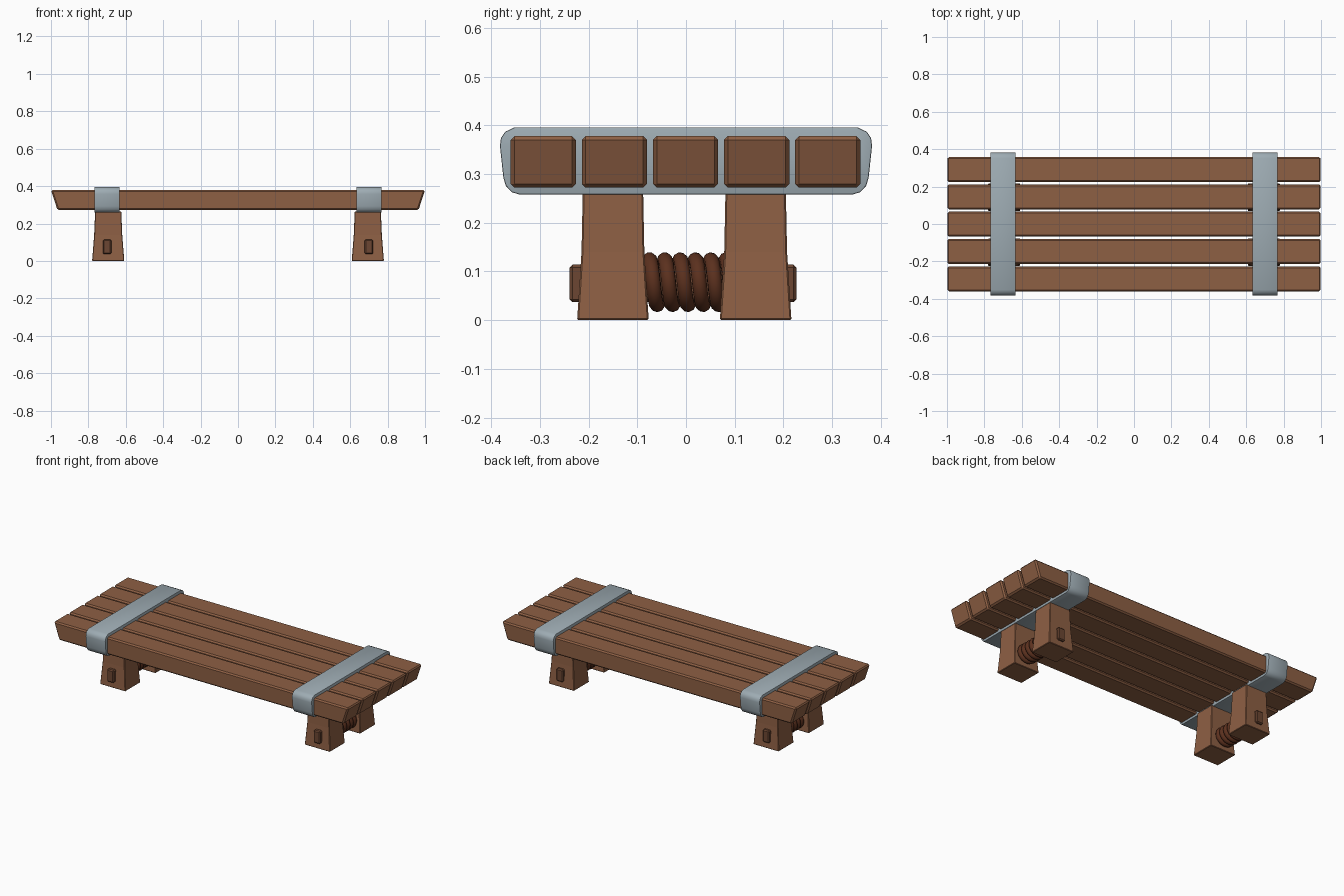
import bpy, bmesh, math
from mathutils import Vector

if "Cube" in bpy.data.objects:
    bpy.data.objects.remove(bpy.data.objects["Cube"])


def material(name, rgb):
    m = bpy.data.materials.new(name)
    m.diffuse_color = (*rgb, 1)
    m.use_nodes = True
    m.node_tree.nodes["Principled BSDF"].inputs["Base Color"].default_value = m.diffuse_color
    return m


WOOD = material("wood", (0.27, 0.115, 0.057))
PEG_WOOD = material("peg_wood", (0.15, 0.062, 0.032))
ROPE = material("rope", (0.105, 0.03, 0.013))
STEEL = material("steel", (0.34, 0.41, 0.45))


def loft(name, rings, mat, bevel, segments=1, smooth=False):
    """Join equal-length rings of points into a capped solid with bevelled edges."""
    bm = bmesh.new()
    loops = [[bm.verts.new(p) for p in ring] for ring in rings]
    n = len(loops[0])
    for a, b in zip(loops, loops[1:]):
        for i in range(n):
            j = (i + 1) % n
            bm.faces.new((a[i], a[j], b[j], b[i]))
    bm.faces.new(loops[0])
    bm.faces.new(loops[-1])
    bmesh.ops.recalc_face_normals(bm, faces=bm.faces)
    sharp = [e for e in bm.edges if e.calc_face_angle(0) > math.radians(40)]
    bmesh.ops.bevel(bm, geom=sharp, offset=bevel, segments=segments,
                    profile=0.5, affect='EDGES')
    me = bpy.data.meshes.new(name)
    bm.to_mesh(me)
    bm.free()
    me.materials.append(mat)
    ob = bpy.data.objects.new(name, me)
    bpy.context.collection.objects.link(ob)
    if smooth:
        bpy.ops.object.select_all(action='DESELECT')
        ob.select_set(True)
        bpy.context.view_layer.objects.active = ob
        bpy.ops.object.shade_smooth_by_angle(angle=math.radians(35))
    return ob


def rect(cx, cy, z, wx, wy):
    return [(cx + sx * wx / 2, cy + sy * wy / 2, z)
            for sx, sy in ((-1, -1), (1, -1), (1, 1), (-1, 1))]


# Seat planks with undercut ends
for i in range(5):
    y = (i - 2) * 0.146 - 0.001
    loft(f"seat_plank_{i + 1}",
         [rect(0, y, 0.272, 1.93, 0.134), rect(0, y, 0.378, 2.0, 0.134)],
         WOOD, 0.008)

# Half outline of a strap (y, z), bottom to top, rounded at the corners
HALF = [(0.342, 0.258), (0.358, 0.263), (0.370, 0.276), (0.375, 0.293),
        (0.382, 0.358), (0.380, 0.374), (0.371, 0.387), (0.352, 0.396)]
OUTLINE = HALF + [(-y, z) for y, z in reversed(HALF)]

for side, s in (("left", -1), ("right", 1)):
    # Metal strap around the planks
    loft(f"{side}_strap", [[(s * 0.70 + dx, y, z) for y, z in OUTLINE]
                           for dx in (-0.067, 0.067)], STEEL, 0.003, 2, True)

    # Flared legs
    for end, y in (("front", -0.150), ("back", 0.143)):
        x = s * 0.694
        loft(f"{side}_{end}_leg",
             [rect(x, y, 0, 0.172, 0.147), rect(x, y, 0.14, 0.150, 0.129),
              rect(x, y, 0.264, 0.140, 0.124)], WOOD, 0.003)

    # Peg running through both legs
    loft(f"{side}_peg", [rect(s * 0.70, -0.006, z, 0.045, 0.466)
                         for z in (0.037, 0.114)], PEG_WOOD, 0.006)

    # Rope coiled around the peg between the legs
    cu = bpy.data.curves.new(f"{side}_rope_coil", 'CURVE')
    cu.dimensions = '3D'
    cu.bevel_depth = 0.0155
    cu.bevel_resolution = 3
    cu.use_fill_caps = True
    sp = cu.splines.new('POLY')
    turns, per = 5.25, 28
    count = int(turns * per) + 1
    sp.points.add(count - 1)
    for k in range(count):
        a = 2 * math.pi * k / per
        sp.points[k].co = (s * 0.70 + 0.046 * math.sin(a),
                           -0.075 + 0.0315 * k / per,
                           0.078 + 0.046 * math.cos(a), 1)
    sp.use_smooth = True
    cu.materials.append(ROPE)
    ob = bpy.data.objects.new(f"{side}_rope_coil", cu)
    bpy.context.collection.objects.link(ob)
